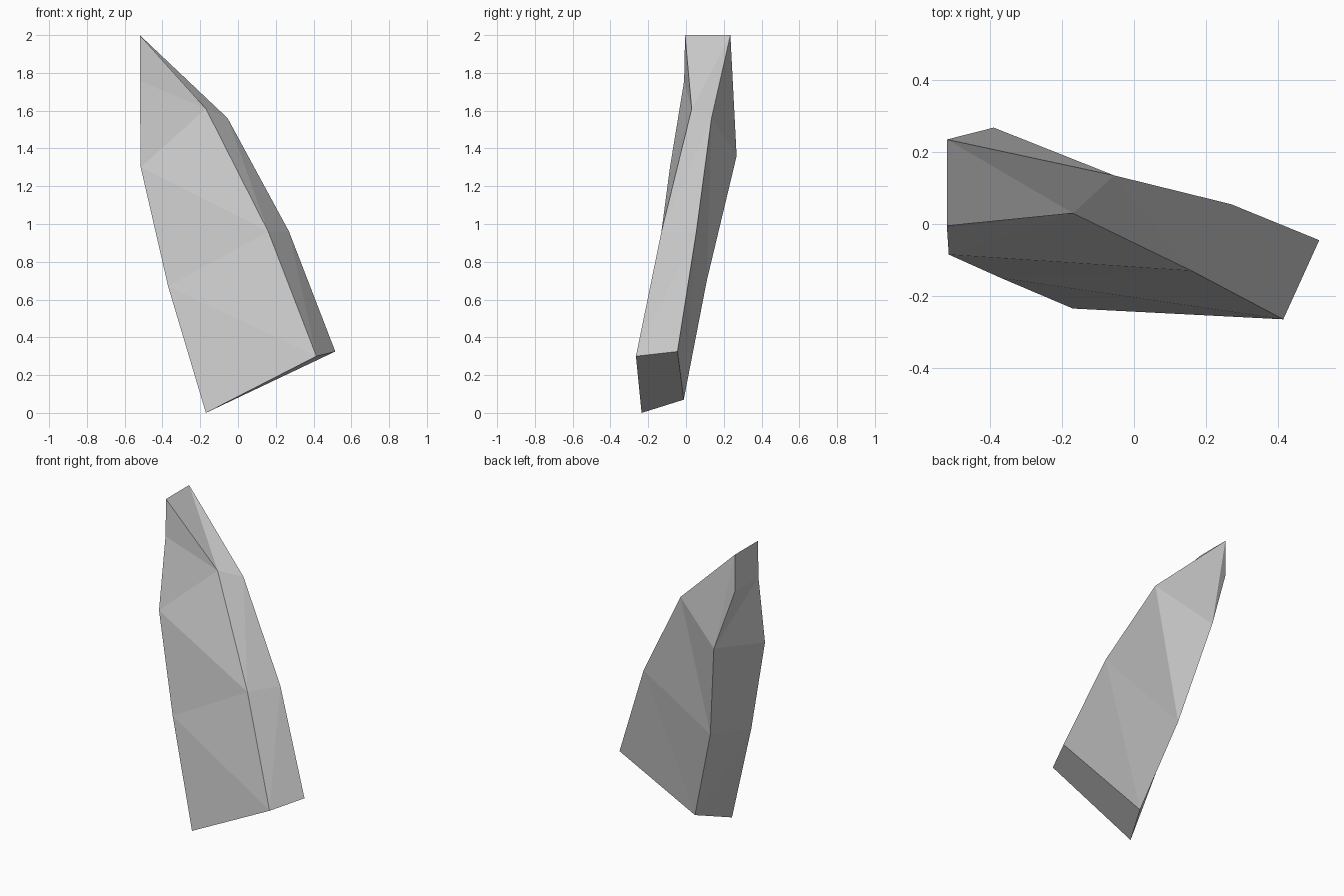
import bpy
import bmesh

cube = bpy.data.objects.get("Cube")
if cube:
    bpy.data.objects.remove(cube, do_unlink=True)

# Plain grey stone
stone = bpy.data.materials.new("grey stone")
stone.use_nodes = True
grey = (0.6, 0.6, 0.6, 1)
stone.diffuse_color = grey
stone.node_tree.nodes["Principled BSDF"].inputs["Base Color"].default_value = grey

# Four long edges of the curved shard, from base to tip
front_left = [(-0.17, -0.235, 0), (-0.37, -0.15, 0.67),
              (-0.515, -0.085, 1.3), (-0.52, -0.01, 1.757)]
front_right = [(0.415, -0.265, 0.3), (0.16, -0.13, 0.96),
               (-0.17, 0.03, 1.61), (-0.52, -0.005, 2)]
back_left = [(-0.057, -0.012, 0.07), (-0.254, 0.11, 0.7),
             (-0.39, 0.268, 1.36), (-0.52, 0.235, 1.757)]
back_right = [(0.515, -0.045, 0.325), (0.27, 0.055, 0.96),
              (-0.055, 0.135, 1.56), (-0.52, 0.235, 2)]

bm = bmesh.new()
fl, fr, bl, br = [[bm.verts.new(p) for p in rail]
                  for rail in (front_left, front_right, back_left, back_right)]


def strip(first, second):
    """Zigzag triangles between two long edges."""
    zigzag = [v for pair in zip(first, second) for v in pair]
    for tri in zip(zigzag, zigzag[1:], zigzag[2:]):
        bm.faces.new(tri)


# Broad front and back, narrow sides
strip(fl, fr)
strip(br, bl)
strip(br, fr)
strip(fl, bl)

# Base and blunt tip
bm.faces.new((fl[0], fr[0], br[0], bl[0]))
bm.faces.new((fl[-1], fr[-1], br[-1], bl[-1]))
bmesh.ops.recalc_face_normals(bm, faces=bm.faces[:])

mesh = bpy.data.meshes.new("stone_shard")
bm.to_mesh(mesh)
bm.free()
mesh.materials.append(stone)
shard = bpy.data.objects.new("stone_shard", mesh)
bpy.context.collection.objects.link(shard)
